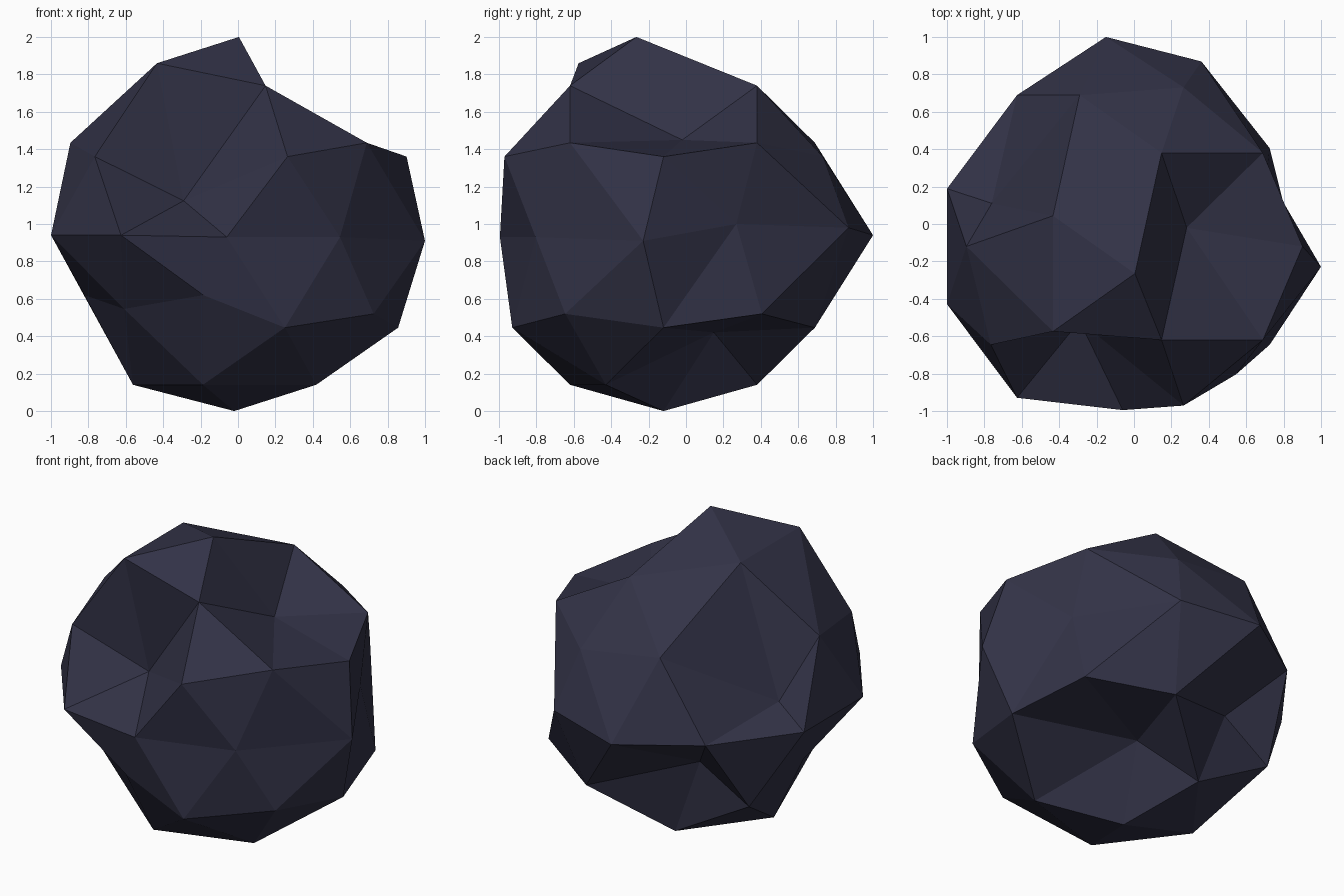
import bpy, bmesh, math
from mathutils import Vector

if "Cube" in bpy.data.objects:
    bpy.data.objects.remove(bpy.data.objects["Cube"])

CENTRE = Vector((-0.02, -0.12, 0.94))
RADII = Vector((1.03, 1.0, 0.94))

# Dents and bulges: (azimuth in degrees, height on the unit ball) of the pushed points, and the push
PUSHES = [
    ([(0, 1), (144, .851), (216, .851)], (.025, -.145, .12)),      # raised crown
    ([(0, .851)], (-.24, .10, -.29)),                              # notch beside the crown
    ([(252, .526)], (0, .41, -.31)),                               # front notch
    ([(144, .447)], (.005, -.295, -.31)),                          # left notch
    ([(36, -.851)], (-.32, -.04, .28)),                            # underside notch
    ([(108, -.447)], (-.075, -.334, .14)),                         # back undercut
    ([(180, -.447), (216, -.526), (252, -.447)], (.12, .06, .10)), # left undercut
    ([(18, 0)], (-.25, .08, .06)),                                 # waist, shifted round to the back
    ([(54, 0)], (-.225, .18, .04)),
    ([(90, 0)], (-.13, .12, 0)),
    ([(270, 0), (306, 0)], (-.04, .125, -.01)),                    # waist, flattened front
    ([(342, 0)], (.04, .20, -.03)),
]


def direction(azimuth, height):
    r = math.sqrt(max(0, 1 - height * height))
    a = math.radians(azimuth)
    return Vector((r * math.cos(a), r * math.sin(a), height))


# Low-poly ball
bm = bmesh.new()
bmesh.ops.create_icosphere(bm, subdivisions=2, radius=1)
bm.verts.ensure_lookup_table()
unit = [v.co.normalized() for v in bm.verts]
for v, u in zip(bm.verts, unit):
    v.co = CENTRE + u * RADII

# Push the chosen points
for places, push in PUSHES:
    for place in places:
        d = direction(*place)
        i = max(range(len(unit)), key=lambda k: unit[k].dot(d))
        bm.verts[i].co += Vector(push)

bmesh.ops.recalc_face_normals(bm, faces=bm.faces[:])
mesh = bpy.data.meshes.new("rock")
bm.to_mesh(mesh)
bm.free()

# Single dark stone colour, flat faces
stone = bpy.data.materials.new("dark blue stone")
stone.diffuse_color = (0.032, 0.032, 0.062, 1)
stone.use_nodes = True
stone.node_tree.nodes["Principled BSDF"].inputs["Base Color"].default_value = stone.diffuse_color
mesh.materials.append(stone)
rock = bpy.data.objects.new("rock", mesh)
bpy.context.collection.objects.link(rock)
